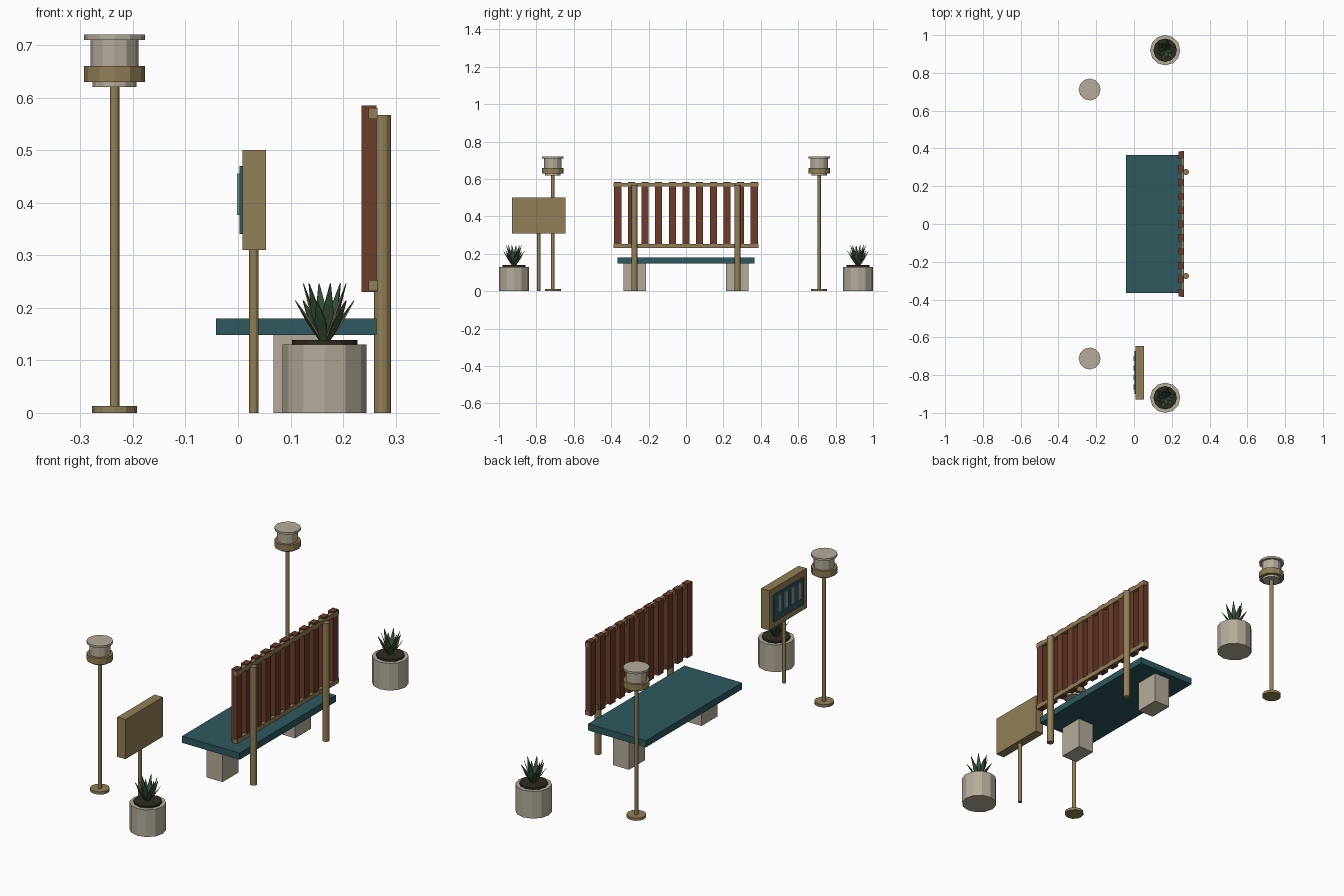
import bpy, bmesh, math
from mathutils import Vector

if "Cube" in bpy.data.objects:
    bpy.data.objects.remove(bpy.data.objects["Cube"])


def material(name, rgb):
    m = bpy.data.materials.new(name)
    m.diffuse_color = (*rgb, 1)
    m.use_nodes = True
    m.node_tree.nodes["Principled BSDF"].inputs["Base Color"].default_value = m.diffuse_color
    return m


TEAL = material("teal", (0.027, 0.100, 0.112))
WOOD = material("red wood", (0.150, 0.046, 0.024))
BRASS = material("brass", (0.285, 0.212, 0.095))
STONE = material("pale stone", (0.460, 0.412, 0.325))
SOIL = material("soil", (0.028, 0.024, 0.015))
LEAF = material("leaf green", (0.035, 0.085, 0.045))
EDGE = material("leaf edge", (0.190, 0.110, 0.050))
PALE = material("pale blue grey", (0.220, 0.320, 0.330))


def finish(bm, name, mats):
    bmesh.ops.recalc_face_normals(bm, faces=bm.faces)
    me = bpy.data.meshes.new(name)
    bm.to_mesh(me)
    bm.free()
    for m in mats:
        me.materials.append(m)
    ob = bpy.data.objects.new(name, me)
    bpy.context.collection.objects.link(ob)
    return ob


def box(name, x, y, z, mat):
    """Box from (min, max) pairs."""
    bm = bmesh.new()
    bmesh.ops.create_cube(bm, size=1)
    for v in bm.verts:
        v.co = [a + (b - a) * (c + 0.5) for (a, b), c in zip((x, y, z), v.co)]
    return finish(bm, name, [mat])


def turned(name, x, y, profile, mat, sides=12):
    """Faceted solid of revolution from (radius, height) points."""
    bm = bmesh.new()
    rings = [[bm.verts.new((x + r * math.cos(math.tau * i / sides),
                            y + r * math.sin(math.tau * i / sides), z))
              for i in range(sides)] for r, z in profile]
    for a, b in zip(rings, rings[1:]):
        for i in range(sides):
            j = (i + 1) % sides
            bm.faces.new((a[i], a[j], b[j], b[i]))
    bm.faces.new(rings[0])
    bm.faces.new(rings[-1])
    return finish(bm, name, [mat])


def cylinder(name, x, y, r, z0, z1, mat):
    return turned(name, x, y, [(r, z0), (r, z1)], mat)


def add_blade(bm, base, tip, width):
    """Flat tapering leaf with coloured margins."""
    along = (tip - base).normalized()
    side = along.cross(Vector((0, 0, 1))).normalized()
    out = side.cross(along)
    rings = []
    for t, w, d in ((0, 0.5, 0.002), (0.5, 1, 0.002), (1, 0.08, 0.0006)):
        c = base.lerp(tip, t)
        rings.append([bm.verts.new(c + side * width * w * s + out * d * o)
                      for s, o in ((-1, -1), (1, -1), (1, 1), (-1, 1))])
    for a, b in zip(rings, rings[1:]):
        for i in range(4):
            f = bm.faces.new((a[i], a[(i + 1) % 4], b[(i + 1) % 4], b[i]))
            f.material_index = i % 2
    bm.faces.new(rings[0])
    bm.faces.new(rings[-1])


# Bench seat and support blocks
box("bench_seat", (-0.042, 0.264), (-0.365, 0.365), (0.148, 0.18), TEAL)
for s in (-1, 1):
    yc = s * 0.275
    box("bench_block", (0.068, 0.153), (yc - 0.06, yc + 0.06), (0, 0.148), STONE)
    cylinder("back_post", 0.275, yc, 0.016, 0, 0.567, BRASS)

# Slatted back with two rails
for i in range(11):
    yc = (i - 5) * 0.073
    box("back_slat", (0.235, 0.264), (yc - 0.019, yc + 0.019), (0.23, 0.585), WOOD)
for z in (0.232, 0.559):
    box("back_rail", (0.248, 0.2655), (-0.387, 0.387), (z, z + 0.021), BRASS)

for s in (-1, 1):
    # Lamp posts
    x, y = -0.235, s * 0.712
    cylinder("lamp_base", x, y, 0.043, 0, 0.013, BRASS)
    cylinder("lamp_pole", x, y, 0.009, 0.013, 0.621, BRASS)
    cylinder("lamp_collar", x, y, 0.042, 0.62, 0.63, STONE)
    cylinder("lamp_ring", x, y, 0.058, 0.63, 0.66, BRASS)
    cylinder("lamp_shade", x, y, 0.046, 0.66, 0.71, STONE)
    cylinder("lamp_cap", x, y, 0.058, 0.71, 0.72, STONE)

    # Planters with spiky leaves
    x, y = 0.165, s * 0.92
    cylinder("planter", x, y, 0.08, 0, 0.13, STONE)
    cylinder("planter_soil", x, y, 0.062, 0.13, 0.139, SOIL)
    bm = bmesh.new()
    for i in range(12):
        a = math.tau * (i + 0.5) / 12
        reach, top = ((0.058, 0.214), (0.042, 0.246))[i % 2]
        d = Vector((math.cos(a), math.sin(a), 0))
        c = Vector((x, y, 0))
        add_blade(bm, c + d * 0.006 + Vector((0, 0, 0.136)),
                  c + d * reach + Vector((0, 0, top)), 0.011)
    finish(bm, "plant_leaves", [LEAF, EDGE])

# Notice sign
YS = -0.787
cylinder("sign_post", 0.03, YS, 0.009, 0, 0.311, BRASS)
box("sign_box", (0.009, 0.053), (YS - 0.142, YS + 0.142), (0.31, 0.50), BRASS)
box("sign_panel", (0.003, 0.01), (YS - 0.114, YS + 0.114), (0.34, 0.47), TEAL)
for i in range(4):
    yc = YS + (i - 1.5) * 0.05
    box("sign_bar", (-0.002, 0.004), (yc - 0.013, yc + 0.013), (0.377, 0.456), PALE)
